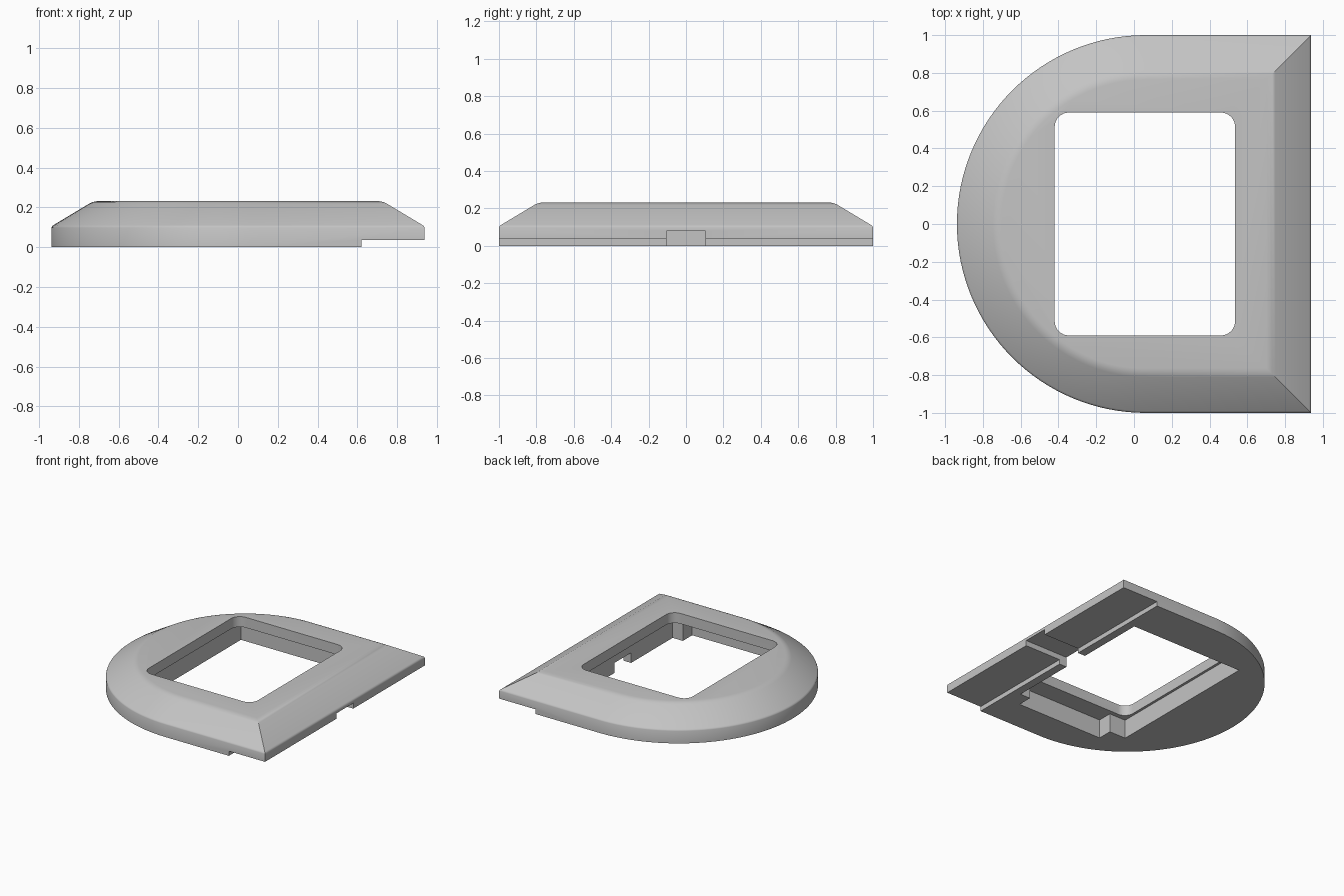
import bpy, bmesh, math

cube = bpy.data.objects.get("Cube")
if cube:
    bpy.data.objects.remove(cube, do_unlink=True)

grey = bpy.data.materials.new("light_grey")
grey.use_nodes = True
colour = (0.55, 0.55, 0.55, 1)
grey.diffuse_color = colour
grey.node_tree.nodes["Principled BSDF"].inputs["Base Color"].default_value = colour

CX, EDGE, SEG = 0.0625, 0.9375, 64


def d_outline(inset):
    """D-shaped outline: half circle on -x, square corners on +x."""
    r = 1 - inset
    pts = [(EDGE - inset, -r), (EDGE - inset, r)]
    for i in range(SEG + 1):
        a = math.pi / 2 + math.pi * i / SEG
        pts.append((CX + r * math.cos(a), r * math.sin(a)))
    return pts


def rounded_rect(x0, x1, y0, y1, r, n=8):
    pts = []
    corners = [(x1 - r, y1 - r), (x0 + r, y1 - r), (x0 + r, y0 + r), (x1 - r, y0 + r)]
    for q, (cx, cy) in enumerate(corners):
        for i in range(n + 1):
            a = math.pi / 2 * (q + i / n)
            pts.append((cx + r * math.cos(a), cy + r * math.sin(a)))
    return pts


def rect(x0, x1, y0, y1):
    return [(x0, y0), (x1, y0), (x1, y1), (x0, y1)]


def loft(name, sections):
    """Closed solid through matching outlines, given as (points, z)."""
    bm = bmesh.new()
    rings = [[bm.verts.new((x, y, z)) for x, y in pts] for pts, z in sections]
    for low, high in zip(rings, rings[1:]):
        for i in range(len(low)):
            j = (i + 1) % len(low)
            bm.faces.new((low[i], low[j], high[j], high[i]))
    bm.faces.new(rings[0][::-1])
    bm.faces.new(rings[-1])
    bmesh.ops.recalc_face_normals(bm, faces=bm.faces[:])
    mesh = bpy.data.meshes.new(name)
    bm.to_mesh(mesh)
    bm.free()
    obj = bpy.data.objects.new(name, mesh)
    mesh.materials.append(grey)
    bpy.context.collection.objects.link(obj)
    return obj


# Bezel body: upright rim, chamfer and softened top edge
profile = [(0, 0), (0, 0.098), (0.003, 0.105), (0.01, 0.111),
           (0.19, 0.219), (0.205, 0.226), (0.22, 0.23), (0.235, 0.232)]
body = loft("bezel_body", [(d_outline(d), z) for d, z in profile])

# Cutters: window, underside pocket, side recess, edge step, cable channel
cuts = [
    ("window_cutter", rounded_rect(-0.42, 0.535, -0.59, 0.59, 0.075), 0.1, 0.4),
    ("pocket_cutter", rect(-0.44, 0.555, -0.625, 0.665), -0.1, 0.15),
    ("side_recess_cutter", rect(-0.295, 0.465, -0.742, -0.5), -0.12, 0.15),
    ("edge_step_cutter", rect(0.62, 1.2, -1.2, 1.2), -0.14, 0.037),
    ("cable_channel_cutter", rect(0.4, 1.3, -0.105, 0.105), -0.16, 0.08),
]
bpy.context.view_layer.objects.active = body
for name, pts, z0, z1 in cuts:
    cutter = loft(name, [(pts, z0), (pts, z1)])
    cutter.hide_render = True
    mod = body.modifiers.new(name, "BOOLEAN")
    mod.operation = "DIFFERENCE"
    mod.solver = "EXACT"
    mod.object = cutter
    bpy.ops.object.modifier_apply(modifier=mod.name)
    bpy.data.objects.remove(cutter, do_unlink=True)

# Smooth the curved wall and soft edges, keep the mitres and cuts crisp
bpy.ops.object.select_all(action="DESELECT")
body.select_set(True)
bpy.ops.object.shade_smooth_by_angle(angle=math.radians(33))
